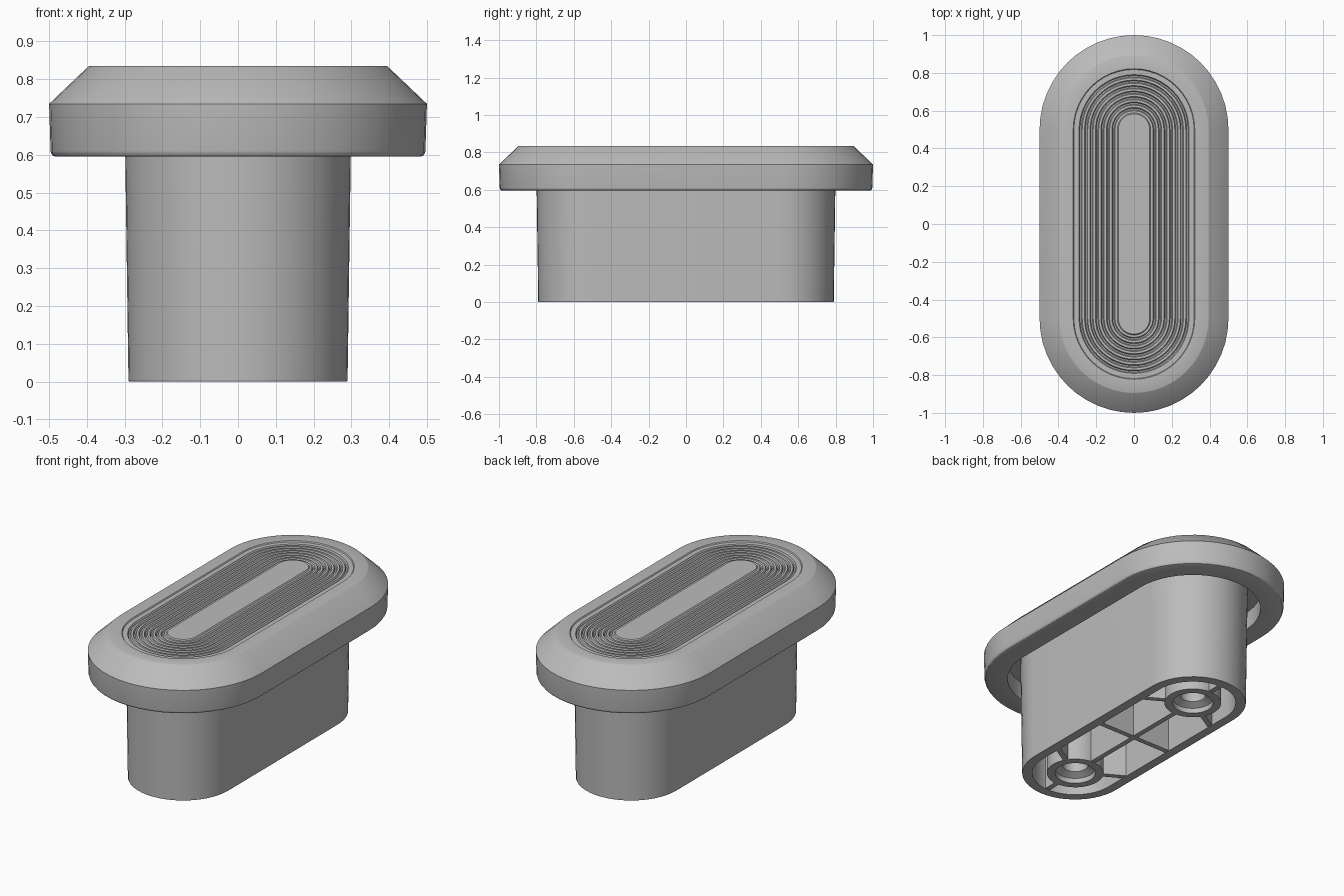
import bpy, bmesh, math
from mathutils import Vector

cube = bpy.data.objects.get("Cube")
if cube:
    bpy.data.objects.remove(cube, do_unlink=True)

grey = bpy.data.materials.new("plain_grey")
grey.use_nodes = True
COLOUR = (0.5, 0.5, 0.5, 1)
grey.diffuse_color = COLOUR
grey.node_tree.nodes["Principled BSDF"].inputs["Base Color"].default_value = COLOUR

HALF = 0.5      # centre of each rounded end along y
STEPS = 24      # segments per rounded end
CEILING = 0.66  # inner ceiling of the hollow stem


def finish(name, bm):
    mesh = bpy.data.meshes.new(name)
    bm.to_mesh(mesh)
    bm.free()
    mesh.materials.append(grey)
    ob = bpy.data.objects.new(name, mesh)
    bpy.context.collection.objects.link(ob)
    bpy.ops.object.select_all(action="DESELECT")
    ob.select_set(True)
    bpy.context.view_layer.objects.active = ob
    bpy.ops.object.shade_smooth_by_angle(angle=math.radians(30))
    return ob


def sweep(name, profile, half=HALF, centre=0, cap_start=False, cap_end=False):
    """Carry an (offset, height) profile around a rounded slot outline."""
    bm = bmesh.new()
    outline = []
    for end in (0, 1):
        for i in range(STEPS + (half > 0)):
            a = math.pi * (end + i / STEPS)
            outline.append((math.cos(a), math.sin(a), half * (1 - 2 * end)))
    rings = [[bm.verts.new((c * r, centre + s * r + shift, z)) for c, s, shift in outline]
             for r, z in profile]
    n = len(outline)
    for low, high in zip(rings, rings[1:]):
        for i in range(n):
            j = (i + 1) % n
            bm.faces.new((low[i], low[j], high[j], high[i]))
    if cap_start:
        bm.faces.new(rings[0][::-1])
    if cap_end:
        bm.faces.new(rings[-1])
    return finish(name, bm)


def rib(name, start, end, thick=0.03, low=0.003):
    """Upright wall between two plan points."""
    start, end = Vector(start), Vector(end)
    side = (end - start).orthogonal().normalized() * thick / 2
    bm = bmesh.new()
    base = [bm.verts.new((*p, low)) for p in
            (start + side, start - side, end - side, end + side)]
    face = bm.faces.new(base)
    top = bmesh.ops.extrude_face_region(bm, geom=[face])["geom"]
    verts = [v for v in top if isinstance(v, bmesh.types.BMVert)]
    bmesh.ops.translate(bm, verts=verts, vec=(0, 0, CEILING - low))
    bmesh.ops.recalc_face_normals(bm, faces=bm.faces)
    return finish(name, bm)


# Hollow stem, slightly wider towards the head
sweep("stem", [(0.235, CEILING), (0.235, 0), (0.288, 0), (0.29, 0.003), (0.3, 0.71)],
      cap_start=True)

# Head: skirt, chamfer and a sunken tread of concentric ridges
head = [(0.295, 0.7), (0.37, 0.7), (0.37, 0.595), (0.483, 0.595), (0.49, 0.598),
        (0.495, 0.605), (0.496, 0.61), (0.5, 0.735), (0.397, 0.833), (0.392, 0.835),
        (0.322, 0.835), (0.318, 0.829)]
RIDGES, PITCH = 7, 0.029
for i in range(RIDGES):
    r = 0.291 - i * PITCH
    head += [(r, 0.829), (r - 0.005, 0.819), (r - 0.012, 0.819), (r - 0.017, 0.829)]
head += [(0.088, 0.829), (0.083, 0.835)]
sweep("head", head, cap_end=True)

# Screw bosses with countersunk holes, each held by three ribs
for label, sign in (("front", -1), ("back", 1)):
    y = sign * HALF
    sweep(f"{label}_boss",
          [(0.06, CEILING - 0.01), (0.07, 0.05), (0.11, 0.03), (0.11, 0), (0.155, 0),
           (0.155, CEILING)], half=0, centre=y, cap_start=True)
    for k, part in enumerate(("end", "left", "right")):
        a = sign * math.pi / 2 + k * math.tau / 3
        d = Vector((math.cos(a), math.sin(a)))
        reach = 0.25 if k == 0 else 0.25 / abs(d.x)
        at = Vector((0, y))
        rib(f"{label}_{part}_rib", at + d * 0.13, at + d * reach)

# Central crossing ribs
rib("long_rib", (0, -HALF + 0.13), (0, HALF - 0.13))
rib("cross_rib", (-0.25, 0), (0.25, 0), low=0.002)
